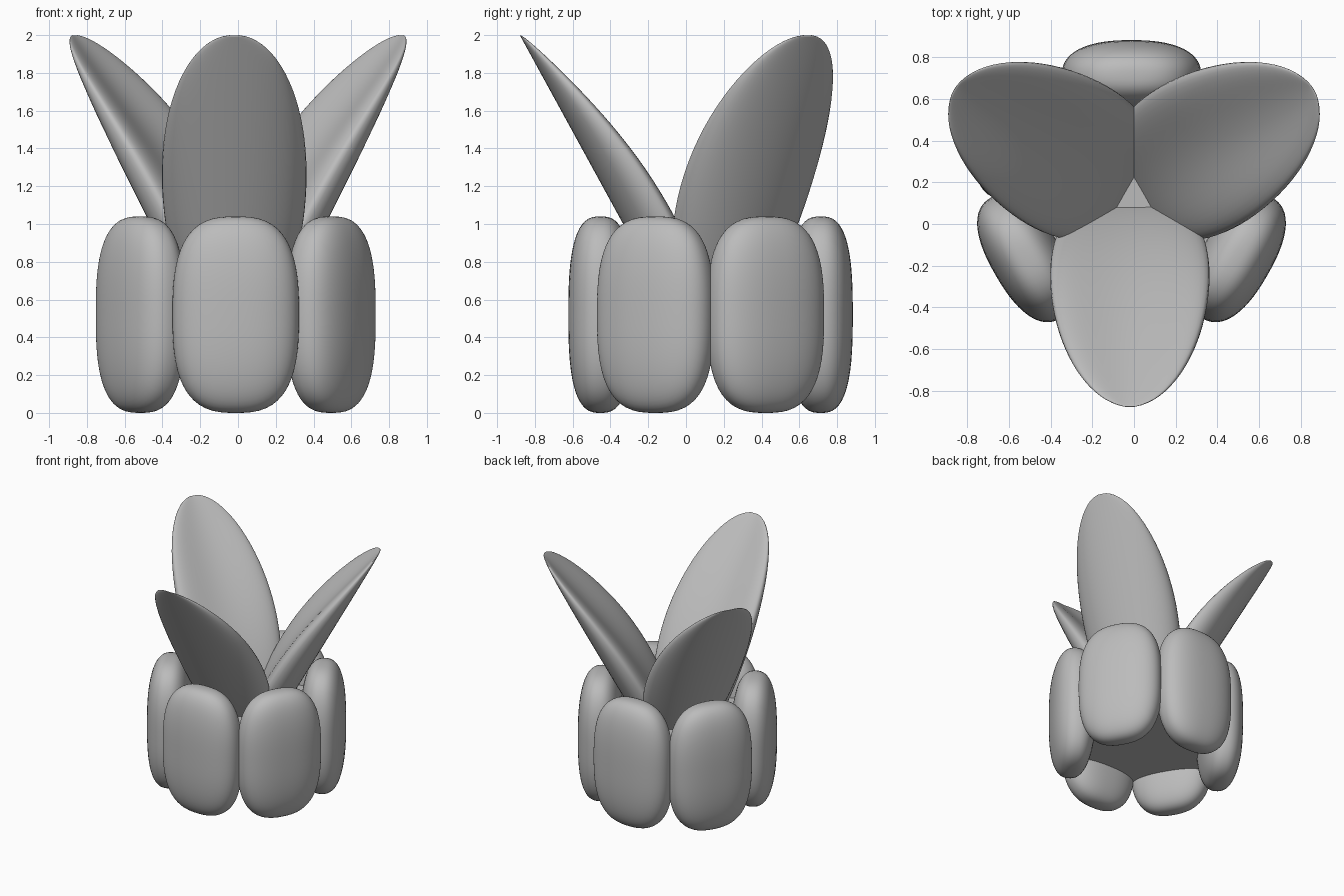
import bpy, bmesh, math
from mathutils import Matrix, Vector

cube = bpy.data.objects.get("Cube")
if cube:
    bpy.data.objects.remove(cube, do_unlink=True)

grey = bpy.data.materials.new("plain grey")
grey.use_nodes = True
colour = (0.5, 0.5, 0.5, 1)
grey.diffuse_color = colour
grey.node_tree.nodes["Principled BSDF"].inputs["Base Color"].default_value = colour

CENTRE = Vector((-0.012, 0.13, 0))


def finish(name, bm, matrix, angle=60):
    bmesh.ops.recalc_face_normals(bm, faces=bm.faces)
    mesh = bpy.data.meshes.new(name)
    bm.to_mesh(mesh)
    bm.free()
    mesh.materials.append(grey)
    obj = bpy.data.objects.new(name, mesh)
    obj.matrix_world = matrix
    bpy.context.collection.objects.link(obj)
    bpy.ops.object.select_all(action='DESELECT')
    obj.select_set(True)
    bpy.context.view_layer.objects.active = obj
    bpy.ops.object.shade_smooth_by_angle(angle=math.radians(angle))


def turned(degrees, centre):
    return Matrix.Translation(centre) @ Matrix.Rotation(math.radians(degrees), 4, 'Z')


def make_pillow(name, degrees):
    """Rounded block pushed out from the middle, facing -y before turning."""
    bm = bmesh.new()
    bmesh.ops.create_cube(bm, size=2)
    bmesh.ops.subdivide_edges(bm, edges=bm.edges, cuts=15, use_grid_fill=True)
    flat, tall = 2.4, 2.8
    for v in bm.verts:
        across = (abs(v.co.x) ** flat + abs(v.co.y) ** flat) ** (1 / flat)
        p = v.co / (across ** tall + abs(v.co.z) ** tall) ** (1 / tall)
        v.co = Vector((p.x * 0.335, p.y * 0.17 - 0.583, p.z * 0.52 + 0.52))
    finish(name, bm, turned(degrees, CENTRE))


def make_petal(name, degrees, centre):
    """Leaf with a dished inner face, a rounded rim and a tip that bends out."""
    bm = bmesh.new()
    length, half_width, rows, sides = 1.9, 0.383, 40, 48
    tip = Vector((0, -1.0, 2.0))
    along = Vector((0, 0.48, -0.877))
    inward = Vector((0, 0.877, 0.48))
    rings = []
    for i in range(1, rows):
        t = length * (1 - math.cos(math.pi * i / rows)) / 2
        swell = math.sin(math.pi * i / rows)
        depth = 0.235 * math.sin(math.pi / 2 * t / 1.2) + 0.045 * swell
        dish = 0.42 * (1 - t / length)
        ring = []
        for j in range(sides):
            a = 2 * math.pi * j / sides
            s = math.sin(a)
            h = 0.74 + 0.28 * s ** 0.65 - dish * s ** 4 if s > 0 else 0.74 + 0.74 * s
            side = Vector((half_width * swell * math.cos(a), 0, 0))
            ring.append(bm.verts.new(tip + along * t + inward * (h * depth) + side))
        rings.append(ring)
    for low, high in zip(rings, rings[1:]):
        for j in range(sides):
            k = (j + 1) % sides
            bm.faces.new((low[j], low[k], high[k], high[j]))
    bm.faces.new(rings[0])
    bm.faces.new(rings[-1])
    finish(name, bm, turned(degrees, centre), 120)


# Ring of six pillows
for n, label in enumerate(("front", "front_left", "back_left",
                           "back", "back_right", "front_right")):
    make_pillow(label + "_pillow", n * 60)

# Three petals
make_petal("front_petal", 0, Vector((-0.02, 0.12, 0)))
make_petal("left_petal", 120, Vector((0, 0.145, 0)))
make_petal("right_petal", 240, Vector((0, 0.145, 0)))

# Core that joins the pillows and the petal roots
bottom, top = 0.28, 0.72
core = bmesh.new()
bmesh.ops.create_cone(core, cap_ends=True, segments=48, radius1=0.58, radius2=0.58,
                      depth=top - bottom)
finish("core", core, Matrix.Translation(CENTRE + Vector((0, 0, (top + bottom) / 2))), 30)
